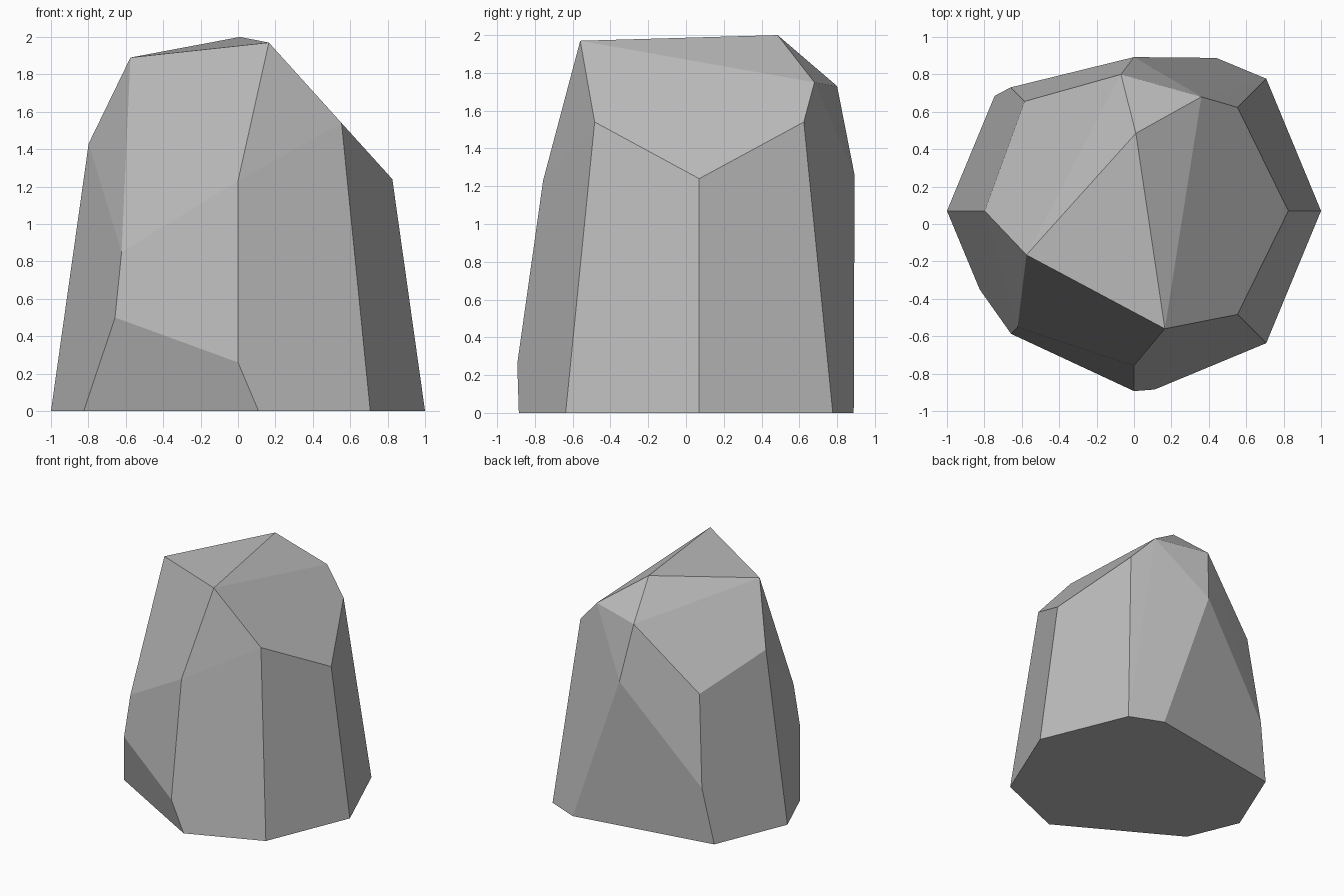
import bpy
import bmesh
from math import cos, sin, radians
from mathutils import Vector

default_cube = bpy.data.objects.get("Cube")
if default_cube:
    bpy.data.objects.remove(default_cube, do_unlink=True)

CENTRE_Y = 0.07
TAPER = 0.141


def body_corner(index, height):
    """Point on a corner edge of the tapered eight-sided boulder body."""
    radius = 1 - TAPER * height
    angle = radians(45 * index)
    return Vector((radius * cos(angle), CENTRE_Y + radius * sin(angle), height))


def make_material(name, colour):
    material = bpy.data.materials.new(name)
    material.use_nodes = True
    material.diffuse_color = colour
    shader = next(n for n in material.node_tree.nodes if n.type == "BSDF_PRINCIPLED")
    shader.inputs["Base Color"].default_value = colour
    shader.inputs["Roughness"].default_value = 0.9
    return material


# Lower and upper end of each corner edge, left side first, going round the back
edge_spans = [(0, 1.24), (0, 1.54), (1.26, 1.26), (0.47, 1.22),
              (0, 1.43), (0.5, 0.85), (0.26, 1.23), (0, 1.54)]
points = [body_corner(index, height)
          for index, span in enumerate(edge_spans)
          for height in sorted(set(span))]

# Ends of the two chips broken off the foot, back and front
foot_chips = [(0.44, 0.888), (-0.745, 0.685), (-0.825, -0.35), (0.11, -0.885)]
points += [Vector((x, y, 0)) for x, y in foot_chips]

# Slanted crown
crown = [(0.165, -0.56, 1.97), (0.01, 0.485, 2), (-0.575, -0.165, 1.89),
         (-0.07, 0.8, 1.73), (0.36, 0.68, 1.75)]
points += [Vector(p) for p in crown]

# Wrap the points in a faceted shell and merge flat facets
bm = bmesh.new()
for point in points:
    bm.verts.new(point)
hull = bmesh.ops.convex_hull(bm, input=bm.verts[:])
loose = [v for v in bm.verts if not v.link_faces]
bmesh.ops.delete(bm, geom=loose, context="VERTS")
bmesh.ops.dissolve_limit(bm, angle_limit=radians(0.6),
                         verts=bm.verts[:], edges=bm.edges[:])
bmesh.ops.recalc_face_normals(bm, faces=bm.faces[:])

mesh = bpy.data.meshes.new("boulder")
bm.to_mesh(mesh)
bm.free()
mesh.materials.append(make_material("stone grey", (0.5, 0.5, 0.5, 1)))
boulder = bpy.data.objects.new("boulder", mesh)
bpy.context.collection.objects.link(boulder)
